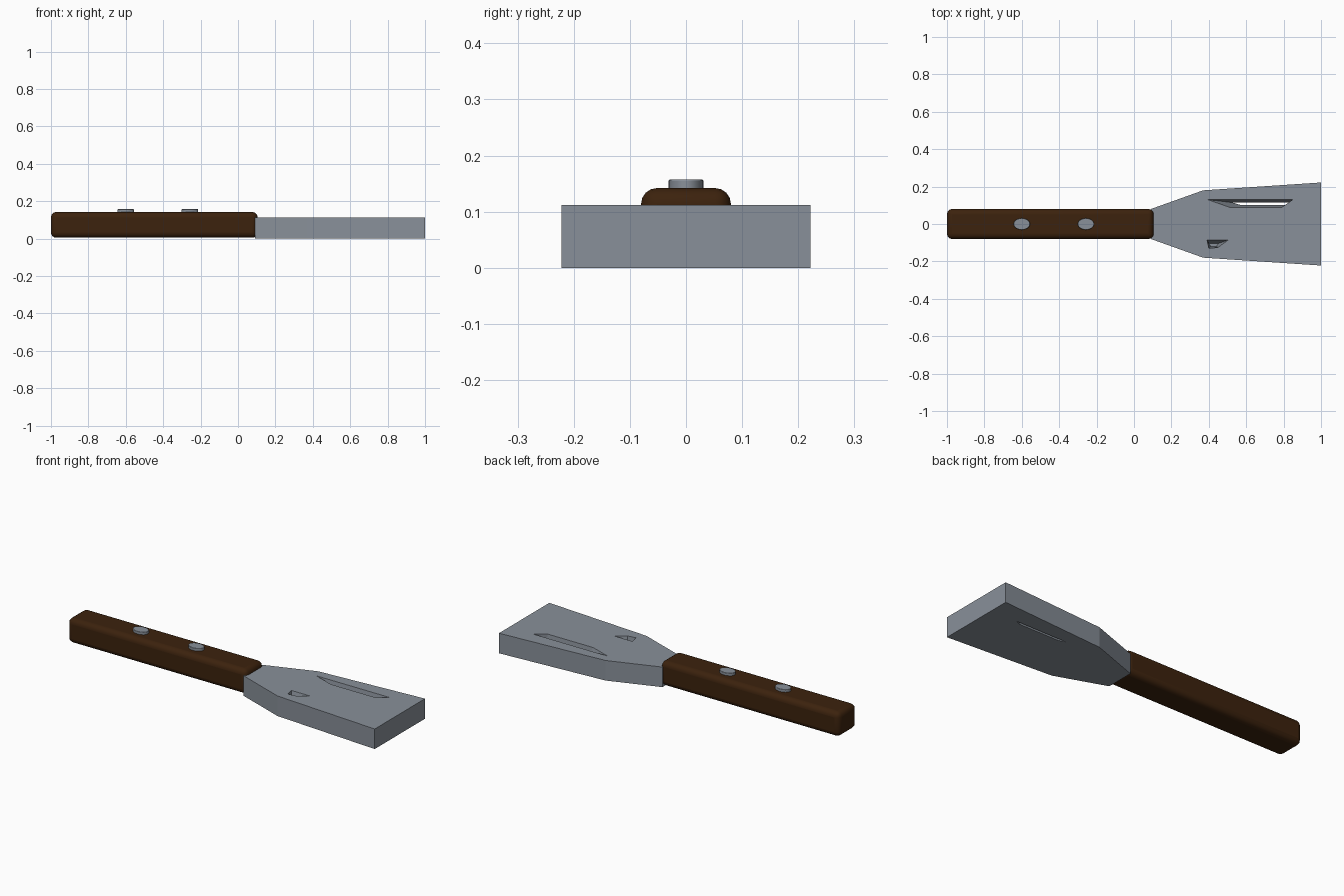
import bpy, bmesh, math

cube = bpy.data.objects.get("Cube")
if cube:
    bpy.data.objects.remove(cube, do_unlink=True)


def material(name, rgb):
    m = bpy.data.materials.new(name)
    m.use_nodes = True
    m.diffuse_color = (*rgb, 1)
    bsdf = m.node_tree.nodes["Principled BSDF"]
    bsdf.inputs["Base Color"].default_value = (*rgb, 1)
    return m


STEEL = material("steel grey", (0.25, 0.28, 0.32))
WOOD = material("dark brown wood", (0.045, 0.016, 0.004))


def loft(name, bottom, top, z0, z1, mat):
    """Solid between two outlines with equal point counts."""
    bm = bmesh.new()
    lo = [bm.verts.new((x, y, z0)) for x, y in bottom]
    hi = [bm.verts.new((x, y, z1)) for x, y in top]
    bm.faces.new(lo)
    bm.faces.new(hi)
    for i in range(len(lo)):
        j = (i + 1) % len(lo)
        bm.faces.new((lo[i], lo[j], hi[j], hi[i]))
    bmesh.ops.recalc_face_normals(bm, faces=bm.faces)
    mesh = bpy.data.meshes.new(name)
    bm.to_mesh(mesh)
    bm.free()
    ob = bpy.data.objects.new(name, mesh)
    bpy.context.collection.objects.link(ob)
    mesh.materials.append(mat)
    return ob


def bevel(ob, width, segments):
    mod = ob.modifiers.new("rounded edges", "BEVEL")
    mod.width, mod.segments = width, segments
    mod.limit_method = "ANGLE"
    mod.angle_limit = math.radians(50)


def smooth(ob, degrees):
    bpy.ops.object.select_all(action="DESELECT")
    ob.select_set(True)
    bpy.context.view_layer.objects.active = ob
    bpy.ops.object.shade_smooth_by_angle(angle=math.radians(degrees))


# Flared blade
half = [(0.09, 0.08), (0.37, 0.18), (1.0, 0.222)]
outline = half + [(x, -y) for x, y in reversed(half)]
blade = loft("blade", outline, outline, 0, 0.112, STEEL)

# Tapering slots: a long one cut right through and a short pocket
slots = {
    "long_slot_cutter": (
        [(0.53, 0.114), (0.84, 0.114), (0.81, 0.102), (0.57, 0.102)],
        [(0.39, 0.131), (0.85, 0.131), (0.79, 0.089), (0.51, 0.089)], -0.002),
    "short_slot_cutter": (
        [(0.40, -0.105), (0.45, -0.105), (0.44, -0.12), (0.41, -0.12)],
        [(0.39, -0.085), (0.505, -0.085), (0.45, -0.125), (0.40, -0.131)], 0.03),
}
for name, (bottom, top, depth) in slots.items():
    cutter = loft(name, bottom, top, depth, 0.114, STEEL)
    cutter.hide_render = True
    cutter.hide_set(True)
    cut = blade.modifiers.new(name, "BOOLEAN")
    cut.operation, cut.solver, cut.object = "DIFFERENCE", "EXACT", cutter

# Rounded wooden handle
block = [(-1, -0.08), (0.105, -0.08), (0.105, 0.08), (-1, 0.08)]
handle = loft("handle", block, block, 0.005, 0.142, WOOD)
bevel(handle, 0.028, 4)
smooth(handle, 60)

# Oval rivets
for name, cx in (("rear_rivet", -0.6), ("front_rivet", -0.257)):
    oval = [(cx + 0.044 * math.cos(a), 0.031 * math.sin(a))
            for a in (math.tau * i / 32 for i in range(32))]
    rivet = loft(name, oval, oval, 0.12, 0.157, STEEL)
    bevel(rivet, 0.002, 2)
    smooth(rivet, 40)
